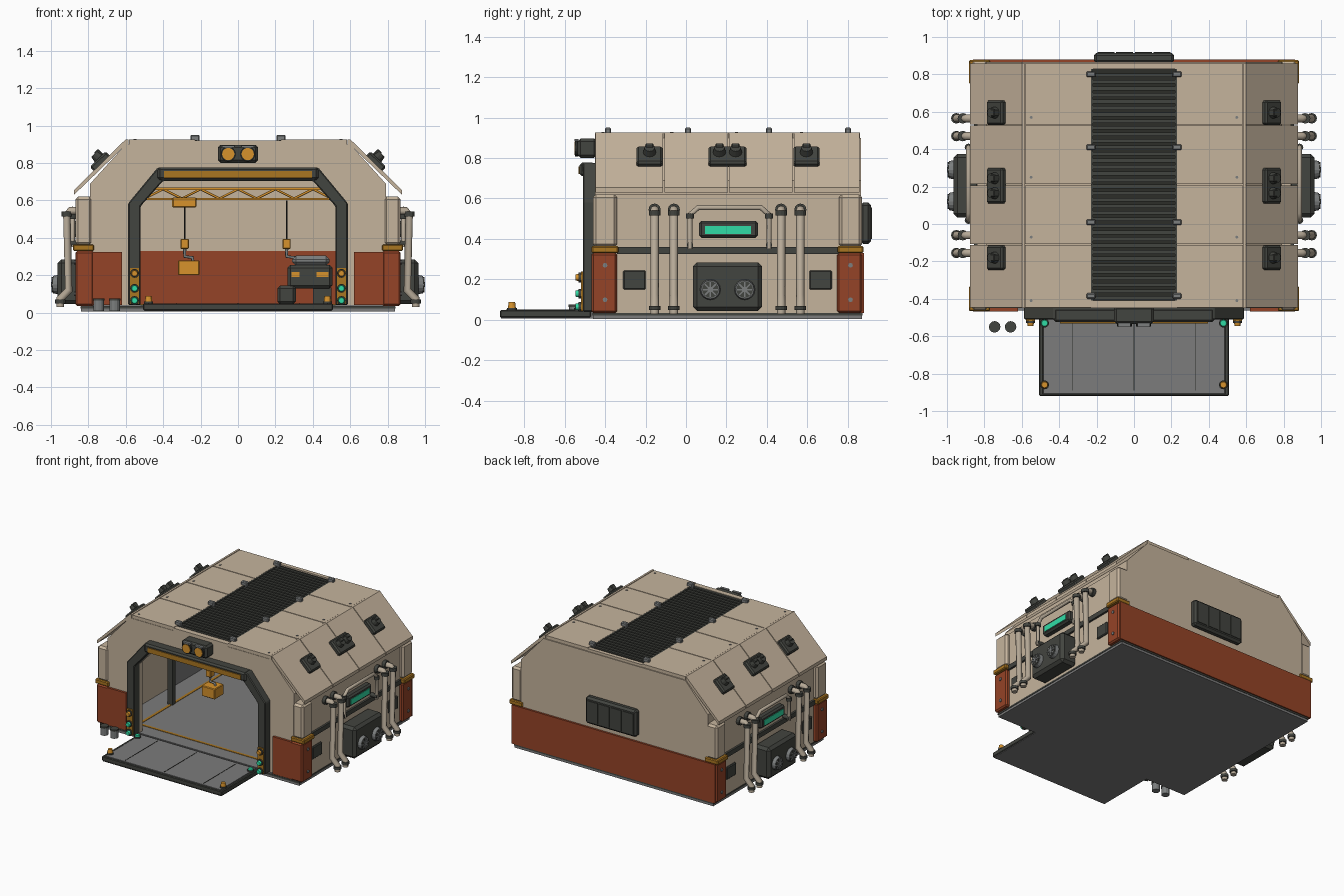
import bpy
import bmesh
from math import radians
from mathutils import Matrix, Vector

if "Cube" in bpy.data.objects:
    bpy.data.objects.remove(bpy.data.objects["Cube"], do_unlink=True)


def material(name, *rgb):
    mat = bpy.data.materials.new(name)
    mat.use_nodes = True
    mat.diffuse_color = (*rgb, 1)
    mat.node_tree.nodes["Principled BSDF"].inputs["Base Color"].default_value = (*rgb, 1)
    return mat


tan = material("tan_panel", .56, .455, .335)
pipe_tan = material("pipe_beige", .47, .4, .31)
rust = material("rust_red", .3, .057, .02)
dark = material("dark_metal", .055, .058, .05)
black = material("black_slats", .025, .026, .022)
grey = material("floor_grey", .2, .2, .2)
steel = material("steel", .2, .21, .21)
ochre = material("bright_ochre", .68, .29, .025)
deep_ochre = material("deep_ochre", .4, .18, .015)
green = material("signal_green", .03, .72, .38)


def finish(name, mesh, mat, pair=False, bevel=0):
    """Link a mesh; optionally bevel it and mirror it across x."""
    obj = bpy.data.objects.new(name, mesh)
    bpy.context.collection.objects.link(obj)
    mesh.materials.clear()
    mesh.materials.append(mat)
    if bevel:
        mod = obj.modifiers.new("bevel", "BEVEL")
        mod.width, mod.segments = bevel, 1
    if pair:
        obj.modifiers.new("mirror", "MIRROR")
    return obj


def from_bmesh(name, bm, mat, pair, bevel):
    bmesh.ops.recalc_face_normals(bm, faces=bm.faces)
    mesh = bpy.data.meshes.new(name)
    bm.to_mesh(mesh)
    bm.free()
    return finish(name, mesh, mat, pair, bevel)


def box(name, xs, ys, zs, mat, pair=False, bevel=0, matrix=Matrix()):
    low, high = Vector((xs[0], ys[0], zs[0])), Vector((xs[1], ys[1], zs[1]))
    place = Matrix.Translation((low + high) / 2) @ Matrix.Diagonal((*(high - low), 1))
    bm = bmesh.new()
    bmesh.ops.create_cube(bm, size=1, matrix=matrix @ place)
    return from_bmesh(name, bm, mat, pair, bevel)


def rod(name, start, end, radius, mat, tip=None, sides=12, pair=False, matrix=Matrix()):
    start, end = Vector(start), Vector(end)
    axis = end - start
    turn = axis.to_track_quat("Z", "Y").to_matrix().to_4x4()
    bm = bmesh.new()
    bmesh.ops.create_cone(bm, cap_ends=True, segments=sides, radius1=radius,
                          radius2=radius if tip is None else tip, depth=axis.length,
                          matrix=matrix @ Matrix.Translation((start + end) / 2) @ turn)
    return from_bmesh(name, bm, mat, pair, 0)


def prism(name, outline, ys, mat, pair=False, bevel=0):
    """Extrude an x-z outline along y."""
    bm = bmesh.new()
    face = bm.faces.new([bm.verts.new((x, ys[0], z)) for x, z in outline])
    new = bmesh.ops.extrude_face_region(bm, geom=[face])["geom"]
    moved = [v for v in new if isinstance(v, bmesh.types.BMVert)]
    bmesh.ops.translate(bm, verts=moved, vec=(0, ys[1] - ys[0], 0))
    return from_bmesh(name, bm, mat, pair, bevel)


def tube(name, points, radius, mat, pair=False):
    curve = bpy.data.curves.new(name, "CURVE")
    curve.dimensions = "3D"
    curve.bevel_depth, curve.bevel_resolution = radius, 2
    curve.use_fill_caps = True
    line = curve.splines.new("POLY")
    line.points.add(len(points) - 1)
    for spot, co in zip(line.points, points):
        spot.co = (*co, 1)
    temp = bpy.data.objects.new(name, curve)
    mesh = bpy.data.meshes.new_from_object(temp)
    bpy.data.objects.remove(temp)
    return finish(name, mesh, mat, pair)


def both(half):
    return half + [(-x, z) for x, z in reversed(half)]


def arch(outer, inner):
    return both(outer) + both(inner)[::-1]


# Base, floor and painted floor border
box("base_slab", (-.84, .84), (-.46, .87), (.005, .035), grey)
box("base_edge", (-.843, .843), (-.463, .873), (.022, .034), dark)
box("floor", (-.78, .78), (-.45, .84), (.03, .042), grey)
box("floor_side_line", (.595, .615), (-.34, .82), (.04, .045), deep_ochre, True)
box("floor_front_line", (-.615, .615), (-.34, -.32), (.04, .045), deep_ochre)

# Hall shell, front wall with gate opening, back wall
profile = [(.79, .04), (.79, .69), (.6, .9)]
opening = [(.52, .04), (.52, .57), (.4, .705)]
prism("hall_shell", arch(profile, [(.77, .04), (.77, .68), (.59, .88)]), (-.42, .84), tan)
prism("front_wall", arch(profile, opening), (-.45, -.41), tan)
prism("back_wall", both([(.79, .33), (.79, .69), (.6, .9)]), (.82, .865), tan)
box("back_skirt", (-.86, .86), (.82, .88), (.035, .33), rust)
box("inner_liner", (.762, .772), (.3, .82), (.04, .6), grey, True)

# Side walls and corner posts
box("side_wall", (.78, .84), (-.42, .85), (.03, .62), tan, True)
box("side_trim", (.83, .855), (-.34, .76), (.325, .36), dark, True)
for front, back in ((-.46, -.34), (.755, .87)):
    box("corner_post", (.78, .87), (front, back), (.36, .62), tan, True, .015)
    box("corner_band", (.77, .883), (front - .006, back + .006), (.33, .365), deep_ochre, True, .006)
    box("corner_block", (.77, .87), (front - .008, back), (.035, .33), rust, True, .01)
    middle = (front + back) / 2
    for z in (.1, .27):
        rod("corner_bolt", (.865, middle, z), (.876, middle, z), .012, steel, sides=8, pair=True)
box("front_skirt", (.62, .78), (-.467, -.43), (.04, .325), rust, True)

# Roof panels in four rows
rows = [-.45, -.11, .21, .53, .86]
for front, back in zip(rows, rows[1:]):
    span = (front + .003, back - .003)
    box("roof_panel", (.23, .582), span, (.895, .925), tan, True)
    prism("slope_panel", [(.6, .927), (.877, .655), (.877, .63), (.6, .897)], span, tan, True)
    rod("roof_bolt", (.55, front + .04, .92), (.55, front + .04, .929), .008, steel, sides=8, pair=True)
box("roof_edge", (.585, .6), (-.45, .86), (.895, .927), tan, True)
for span in ((-.45, -.41), (.83, .86)):
    box("roof_end_strip", (-.23, .23), span, (.895, .92), tan)

# Slatted roof vent with clips
box("vent_bed", (-.225, .225), (-.41, .83), (.895, .91), black)
slat = box("vent_slats", (-.22, .22), (-.405, -.385), (.9, .92), dark)
array = slat.modifiers.new("array", "ARRAY")
array.use_relative_offset, array.use_constant_offset = False, True
array.constant_offset_displace = (0, .035, 0)
array.count = 35
box("vent_rail", (.218, .23), (-.41, .83), (.9, .924), dark, True)
for y in (-.385, .01, .41, .8):
    box("vent_clip", (.205, .255), (y - .015, y + .015), (.91, .95), steel, True, .006)

# Lamp boxes on the roof slopes
slope = Matrix.Translation((.735, 0, .805)) @ Matrix.Rotation(radians(44.5), 4, "Y")
for y, half, knobs in ((-.18, .065, [0]), (.205, .095, [-.04, .04]), (.595, .065, [0])):
    box("slope_box", (-.06, .06), (y - half, y + half), (-.02, .022), dark, True, .01, slope)
    for shift in knobs:
        spot = y + shift
        rod("slope_knob", (-.01, spot, .02), (-.01, spot, .055), .032, dark, .026, pair=True, matrix=slope)
        box("slope_knob_hood", (-.04, -.01), (spot - .02, spot + .02), (.02, .06), dark, True, .005, slope)

# Gate frame with header and signal lights
prism("gate_frame", arch([(.587, .04), (.587, .585), (.43, .775)], opening), (-.51, -.44), dark, bevel=.006)
box("gate_header", (-.43, .43), (-.525, -.45), (.71, .777), dark, bevel=.012)
box("header_stripe", (-.395, .395), (-.531, -.52), (.72, .757), deep_ochre)
box("signal_plate", (.528, .578), (-.518, -.5), (.045, .24), deep_ochre, True)
for z, mat in ((.21, ochre), (.13, green), (.065, green)):
    rod("signal_socket", (.553, -.51, z), (.553, -.53, z), .024, dark, pair=True)
    rod("signal_light", (.553, -.52, z), (.553, -.545, z), .02, mat, .015, pair=True)

# Twin lamp over the gate
box("gate_lamp", (-.108, .108), (-.535, -.44), (.8, .897), dark, bevel=.015)
rod("gate_lamp_ring", (.052, -.53, .848), (.052, -.548, .848), .04, black, sides=16, pair=True)
rod("gate_lamp_lens", (.052, -.54, .848), (.052, -.552, .848), .033, ochre, sides=16, pair=True)
box("gate_lamp_lid", (.018, .085), (-.55, -.53), (.884, .894), steel, True)

# Loading ramp with raised dark rim
box("ramp", (-.5, .5), (-.915, -.46), (.008, .04), grey)
box("ramp_rim_side", (.485, .507), (-.92, -.47), (.012, .048), dark, True, .005)
box("ramp_rim_front", (-.5, .5), (-.92, -.905), (.012, .048), dark, bevel=.005)
box("ramp_deck", (-.485, .485), (-.905, -.48), (.035, .05), grey)
for x in (-.33, 0, .33):
    box("ramp_seam", (x - .002, x + .002), (-.89, -.5), (.046, .052), black)
for y, mat, top in ((-.86, ochre, .088), (-.53, green, .07)):
    rod("ramp_light_base", (.478, y, .045), (.478, y, .06), .024, dark, pair=True)
    rod("ramp_light", (.478, y, .055), (.478, y, top), .02, mat, .016, pair=True)
for x in (-.745, -.66):
    rod("canister", (x, -.55, .01), (x, -.55, .07), .028, steel)
    rod("canister_cap", (x, -.55, .065), (x, -.55, .077), .031, dark)

# Side pipes with collars
for y in (-.155, -.06, .47, .565):
    path = [(.83, .545), (.895, .545), (.915, .52), (.905, .12), (.95, .075), (.95, .03)]
    tube("side_pipe", [(x, y, z) for x, z in path], .021, pipe_tan, True)
    rod("pipe_top_collar", (.915, y, .515), (.915, y, .54), .028, dark, pair=True)
    rod("pipe_wall_collar", (.84, y, .545), (.865, y, .545), .03, dark, pair=True)
    rod("pipe_low_collar", (.95, y, .05), (.95, y, .07), .028, dark, pair=True)

# Side display framed by a guard rail
box("display_box", (.83, .885), (.065, .355), (.405, .49), dark, True, .012)
box("display_screen", (.88, .889), (.095, .32), (.425, .465), green, True)
rail = [(.02, .35), (.02, .52), (.06, .555), (.37, .555), (.41, .52), (.41, .35)]
tube("display_rail", [(.885, y, z) for y, z in rail], .013, pipe_tan, True)
for y in (.02, .41):
    rod("rail_collar", (.885, y, .5), (.885, y, .525), .02, dark, pair=True)
    rod("rail_foot", (.84, y, .37), (.895, y, .37), .016, dark, pair=True)

# Side ventilation box with two fans, and small hatches
box("fan_box", (.83, .965), (.035, .375), (.045, .285), dark, True, .02)
for y in (.12, .29):
    rod("fan_ring", (.96, y, .15), (.99, y, .15), .052, steel, .046, 16, True)
    rod("fan_well", (.985, y, .15), (.994, y, .15), .041, dark, sides=16, pair=True)
    rod("fan_hub", (.985, y, .15), (1, y, .15), .014, steel, pair=True)
    for k in range(4):
        turn = Matrix.Translation((0, y, .15)) @ Matrix.Rotation(radians(45 * k), 4, "X")
        box("fan_blade", (.99, .998), (-.041, .041), (-.004, .004), steel, True, matrix=turn)
for y in (-.255, .665):
    box("side_hatch", (.83, .852), (y - .056, y + .056), (.15, .245), dark, True, .006)

# Rear grille
box("rear_grille", (-.215, .215), (.86, .915), (.375, .58), dark, bevel=.015)
for k in range(4):
    x = (k - 1.5) * .1
    box("rear_grille_cell", (x - .045, x + .045), (.9, .92), (.4, .555), dark)

# Crane truss and its posts
for z in (.607, .662):
    box("truss_chord", (-.6, .6), (.05, .09), (z - .006, z + .006), ochre)
tube("truss_web", [(k * .1, .07, .61 if k % 2 else .66) for k in range(-6, 7)], .007, ochre)
box("crane_post", (.59, .63), (.05, .09), (.04, .67), dark, True)

# Hoists, hanging crate and engine unit
box("trolley", (-.352, -.222), (.03, .11), (.562, .615), ochre, bevel=.006)
for x in (-.285, .26):
    rod("hoist_cable", (x, .07, .39), (x, .07, .6), .005, black, sides=6)
    box("hoist_block", (x - .022, x + .022), (.045, .095), (.34, .395), ochre, bevel=.005)
    tube("hoist_hook", [(x, .07, .34), (x, .07, .3), (x + .04, .07, .295), (x + .045, .07, .27)], .009, steel)
box("hanging_crate", (-.32, -.207), (.015, .125), (.2, .28), ochre, bevel=.005)
box("engine_body", (.265, .505), (-.03, .2), (.13, .255), dark, bevel=.015)
box("engine_cover", (.29, .49), (-.02, .19), (.25, .305), steel, bevel=.02)
box("engine_stand", (.4, .5), (0, .16), (.04, .135), dark)
box("engine_pump", (.21, .31), (-.04, .08), (.045, .145), dark, bevel=.015)
for xs in ((.285, .33), (.42, .485)):
    box("engine_stripe", xs, (-.037, -.028), (.19, .218), ochre)
